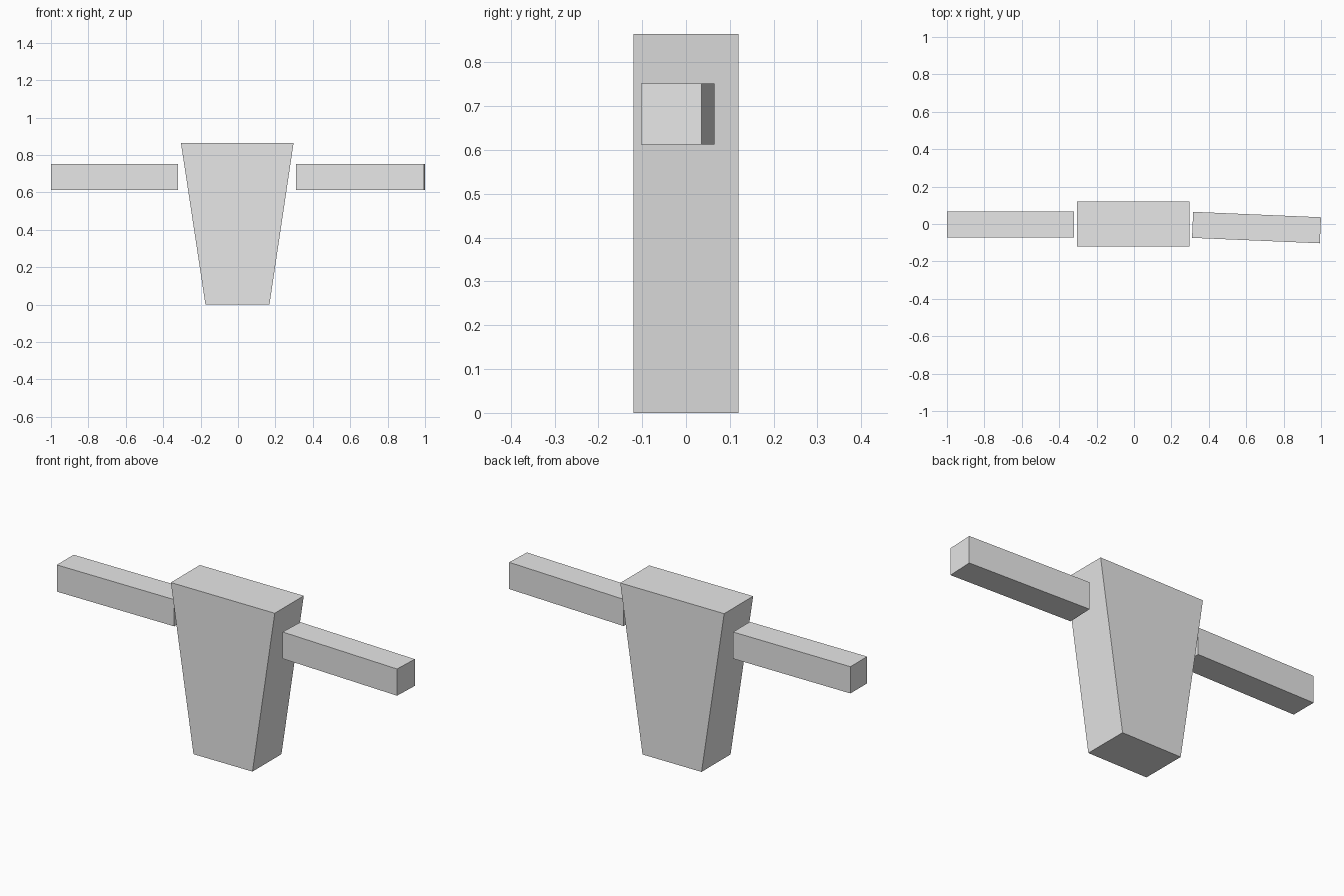
import bpy, bmesh, math
from mathutils import Matrix

old = bpy.data.objects.get("Cube")
if old:
    bpy.data.objects.remove(old, do_unlink=True)

# Single plain grey
GREY = (0.8, 0.8, 0.8, 1.0)
grey = bpy.data.materials.new("light grey")
grey.use_nodes = True
grey.diffuse_color = GREY
grey.node_tree.nodes["Principled BSDF"].inputs["Base Color"].default_value = GREY


def block(name, centre, size, turn=0.0, bottom=None):
    """Box turned about z; bottom gives the x range of a tapered base."""
    bm = bmesh.new()
    bmesh.ops.create_cube(bm, size=1.0, matrix=Matrix.Diagonal((*size, 1.0)))
    if bottom:
        for v in bm.verts:
            if v.co.z < 0:
                v.co.x = (bottom[0] if v.co.x < 0 else bottom[1]) - centre[0]
    mesh = bpy.data.meshes.new(name)
    bm.to_mesh(mesh)
    bm.free()
    mesh.materials.append(grey)
    obj = bpy.data.objects.new(name, mesh)
    obj.location = centre
    obj.rotation_euler.z = math.radians(turn)
    bpy.context.collection.objects.link(obj)
    return obj


# Tapered torso, narrow at the base
block("torso", (-0.004, 0, 0.432), (0.602, 0.24, 0.864), bottom=(-0.174, 0.168))

# Arms held straight out, the left one swung slightly forward
block("right_arm", (-0.66, -0.002, 0.682), (0.68, 0.139, 0.14))
block("left_arm", (0.655, -0.019, 0.682), (0.684, 0.139, 0.14), turn=-2.44)
